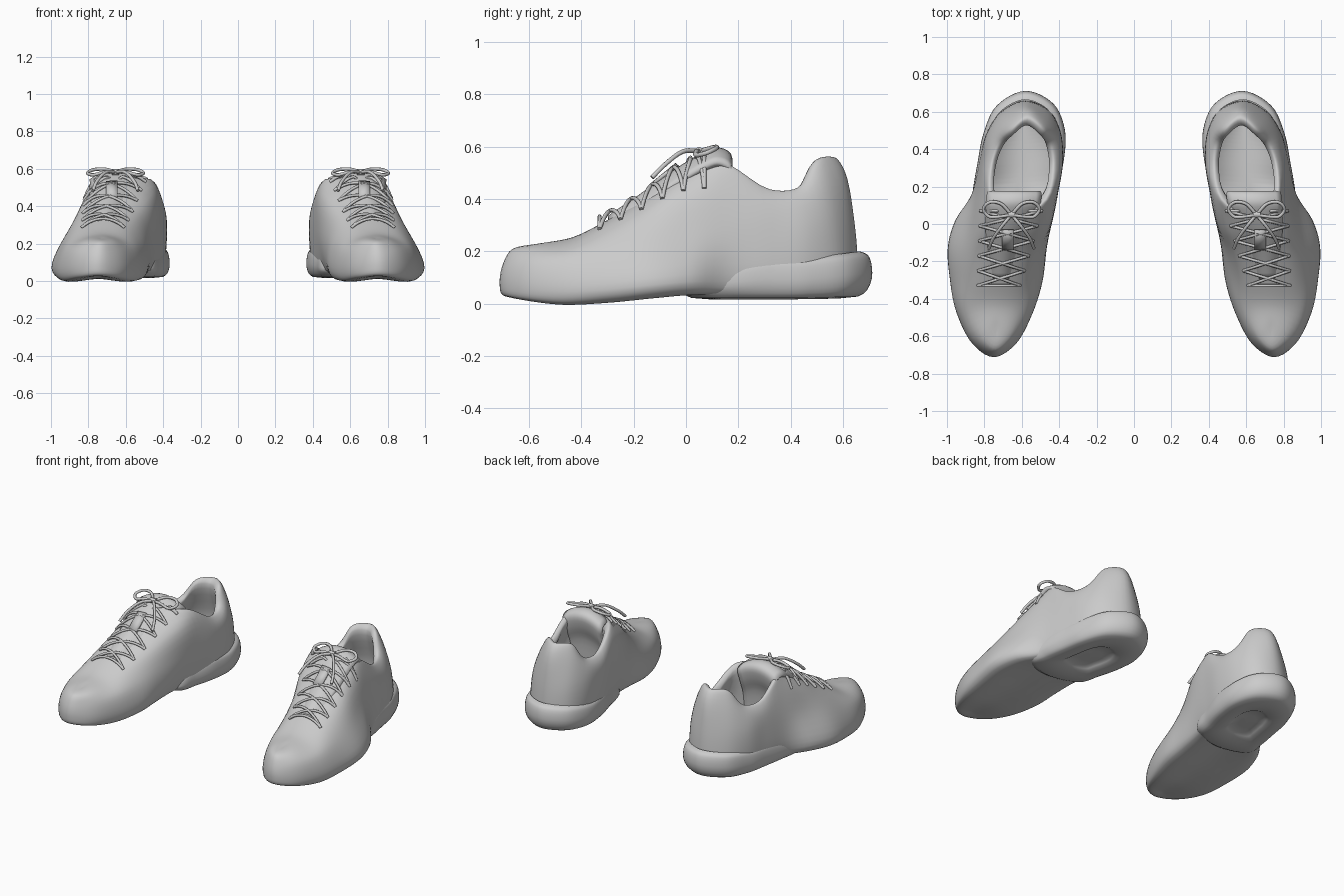
import bpy, bmesh
from mathutils import Vector as V
from mathutils.bvhtree import BVHTree

if "Cube" in bpy.data.objects:
    bpy.data.objects.remove(bpy.data.objects["Cube"])


def spline(pts, n, closed=False):
    """Smooth curve through the points, n samples per span."""
    m = len(pts)
    spans = m if closed else m - 1
    h = [max((pts[(i + 1) % m] - pts[i]).length, 1e-5) ** 0.5 for i in range(spans)]
    d = [(pts[(i + 1) % m] - pts[i]) / h[i] for i in range(spans)]

    def tangent(i):
        if closed:
            a, b = (i - 1) % m, i % m
        else:
            a, b = max(i - 1, 0), min(i, spans - 1)
        return (d[a] * h[b] + d[b] * h[a]) / (h[a] + h[b])
    out = []
    for i in range(spans):
        p, q, a, b = pts[i], pts[(i + 1) % m], tangent(i) * h[i], tangent(i + 1) * h[i]
        for k in range(n):
            t = k / n
            out.append(p * (2*t**3 - 3*t*t + 1) + a * (t**3 - 2*t*t + t)
                       + q * (3*t*t - 2*t**3) + b * (t**3 - t*t))
    return out if closed else out + [pts[-1].copy()]


def mesh_pair(name, verts, faces, thick=0):
    """Smooth mesh for the +x shoe, mirrored to the other shoe."""
    bm = bmesh.new()
    vs = [bm.verts.new(v) for v in verts]
    for f in faces:
        bm.faces.new([vs[i] for i in f])
    bmesh.ops.remove_doubles(bm, verts=bm.verts, dist=0.0005)
    bmesh.ops.recalc_face_normals(bm, faces=bm.faces)
    for f in bm.faces:
        f.smooth = True
    me = bpy.data.meshes.new(name)
    bm.to_mesh(me)
    bm.free()
    ob = bpy.data.objects.new(name, me)
    bpy.context.collection.objects.link(ob)
    if thick:
        s = ob.modifiers.new("thickness", 'SOLIDIFY')
        s.thickness, s.offset = thick, 0
    mir = ob.modifiers.new("other_shoe", 'MIRROR')
    mir.use_mirror_merge = False


def loft(columns, closed=True):
    """Quads between neighbouring columns, as far as both reach."""
    verts, start, faces = [], [], []
    for c in columns:
        start.append(len(verts))
        verts += c
    n = len(columns)
    for j in range(n if closed else n - 1):
        k = (j + 1) % n
        for i in range(min(len(columns[j]), len(columns[k])) - 1):
            faces.append((start[j] + i, start[k] + i, start[k] + i + 1, start[j] + i + 1))
    return verts, faces


def cords(name, paths, r):
    """Round cords for both shoes."""
    cu = bpy.data.curves.new(name, 'CURVE')
    cu.dimensions, cu.bevel_depth, cu.bevel_resolution, cu.use_fill_caps = '3D', r, 2, True
    for side in (1, -1):
        for path in paths:
            sp = cu.splines.new('POLY')
            sp.points.add(len(path) - 1)
            for p, q in zip(sp.points, path):
                p.co = (side * q.x, q.y, q.z, 1)
            sp.use_smooth = True
    bpy.context.collection.objects.link(bpy.data.objects.new(name, cu))


# Upper: control rings run toe, lateral side, heel, medial side (20 columns)
base = [(.75, -.712), (.86, -.645), (.95, -.47), (.985, -.29), (.995, -.12), (.955, .02),
        (.865, .16), (.825, .33), (.785, .48), (.71, .60), (.58, .66), (.46, .61), (.405, .50),
        (.40, .33), (.43, .17), (.46, .02), (.475, -.13), (.49, -.30), (.545, -.48), (.635, -.645)]
mid = [(.745, -.70, .15), (.845, -.635, .16), (.92, -.47, .17), (.935, -.30, .20),
       (.925, -.14, .24), (.885, .02, .27), (.845, .17, .28), (.815, .33, .29), (.785, .47, .29),
       (.71, .58, .30), (.58, .645, .30), (.46, .60, .30), (.395, .49, .31), (.38, .33, .30),
       (.405, .17, .29), (.435, .02, .27), (.475, -.13, .24), (.51, -.29, .20),
       (.56, -.47, .17), (.65, -.635, .16)]
shoulder = [(.74, -.665, .208), (.81, -.605, .213), (.855, -.45, .225), (.85, -.31, .285),
            (.835, -.16, .36), (.81, -.01, .45), (.795, .14, .49), (.79, .33, .395),
            (.75, .445, .415), (.67, .54, .50), (.57, .605, .51), (.47, .54, .50),
            (.41, .445, .415), (.395, .33, .395), (.43, .14, .49), (.475, -.01, .45),
            (.54, -.16, .36), (.59, -.31, .285), (.615, -.45, .225), (.67, -.605, .213)]
centre = [(.735, -.58, .226), (.735, -.52, .236), (.73, -.43, .255), (.72, -.30, .32),
          (.70, -.15, .41), (.675, -.02, .51)]
rim = [(.765, .13, .545), (.76, .32, .437), (.72, .43, .445), (.655, .505, .552), (.57, .565, .56),
       (.485, .505, .552), (.445, .43, .445), (.43, .32, .437), (.47, .13, .545)]
top = centre + rim + centre[:0:-1]


def ground(y):
    return .035 * max(0, (-y - .4) / .31) ** 2 + .04 * min(1, max(0, (y + .4) / .4))


N = 20
base = [V((x, y, ground(y) + .045)) for x, y in base]
mid, shoulder, top = [[V(p) for p in ring] for ring in (mid, shoulder, top)]
spine = [(base[i] + base[-i % N]) / 2 for i in range(N)]
for p in spine:
    p.y = max(p.y, -.62)
    p.z = ground(p.y) + .01
tread = [b.lerp(s, .12) for b, s in zip(base, spine)]
for p in tread:
    p.z = ground(p.y)
lip, lining, floor, floor_mid = [], [], [], []
for i in range(N):
    if 6 <= i <= 14:
        c = V((.60, .30, 0))
        a, b = top[i].lerp(c, .14), mid[i].lerp(c, .18)
        lip.append(V((a.x, a.y, top[i].z - .03)))
        lining.append(V((b.x, b.y, .30)))
        floor.append(V((b.x, b.y, .16)))
    else:
        lip.append(V((.665, .02, .47)))
        lining.append(V((.65, .03, .30)))
        floor.append(V((.64, .03, .16)))
for i in range(N):
    floor_mid.append((floor[i] + floor[-i % N]) / 2)

S = 5
rings = [spline(r, S, True) for r in
         (spine, tread, base, mid, shoulder, top, lip, lining, floor, floor_mid)]
columns = []
for j in range(N * S):
    pts = [r[j] for r in rings]
    if 5 * S <= j <= 15 * S:
        columns.append(spline(pts[:9], S) + [pts[9]])
    else:
        columns.append(spline(pts[:6] + [rings[4][-j % (N * S)]], S)[:5 * S + 1])
verts, faces = loft(columns)
mesh_pair("shoe_upper", verts, faces)
tree = BVHTree.FromPolygons(verts, faces)


def on_upper(x, y, lift):
    hit = tree.ray_cast(V((x, y, 2)), V((0, 0, -1)))[0]
    return V((x, y, (hit.z if hit else .5) + lift))


# Heel sole: band that swells toward the back, with a shallow hollow underneath
outline = [(.87, .04), (.862, .17), (.835, .33), (.805, .48), (.735, .63), (.58, .71), (.43, .64),
           (.37, .50), (.378, .33), (.418, .17), (.46, .04), (.66, -.03)]
outline = spline([V((x, y, 0)) for x, y in outline], 6, True)
band = [(.038, 0), (.038, .35), (.022, .45), (.022, .86), (.04, .95), (.075, 1), (.11, 1),
        (.14, .98), (.157, .95), (.17, .88)]
hub = V((.61, .33, 0))
columns = []
for p in outline:
    rear = max(0, p.y - .45) * .13
    low = .72 + .28 * min(1, max(0, p.y / .3))
    columns.append(spline([hub.lerp(p, s) + V((0, 0, (z if z < .05 else z * low)
                                               + rear * s * min(1, z / .12)))
                           for z, s in band], 2))
mesh_pair("heel_sole", *loft(columns))

# Tongue: arched strip with a rolled padded top
line = [(.712, -.29, .325, .06), (.70, -.15, .42, .08), (.675, -.02, .512, .11),
        (.655, .07, .565, .13), (.645, .12, .583, .14), (.64, .16, .565, .14),
        (.64, .155, .50, .13), (.64, .12, .40, .13), (.64, .10, .22, .13)]
path = spline([V(p[:3]) for p in line], 4)
width = spline([V((p[3], 0, 0)) for p in line], 4)
columns = [[p + V((w.x * t / 5, 0, -.05 * (t / 5) ** 2)) for t in range(-5, 6)]
           for p, w in zip(path, width)]
mesh_pair("tongue", *loft(columns, False), thick=.028)

# Lace keeper patch on the tongue
patch = [[on_upper(.675 + u * .03, -.085 + v * .05, .03) for u in (-1, 0, 1)]
         for v in (-1, 0, 1)]
mesh_pair("lace_keeper", *loft(patch, False), thick=.015)

# Criss-cross laces lying over the throat
rows = []
for i in range(6):
    t = i / 5
    rows.append((.722 - .065 * t, -.33 + .40 * t, .115 + .05 * t))


def across(a, b):
    out = []
    for k in range(13):
        t = k / 12
        lift = .004 + .026 * min(1, 4 * t * (1 - t))
        out.append(on_upper(a[0] + (b[0] - a[0]) * t, a[1] + (b[1] - a[1]) * t, lift))
    return out


laces = []
for i, (x, y, w) in enumerate(rows):
    if i in (0, 5):
        laces.append(across((x - w, y), (x + w, y)))
    if i < 5:
        x2, y2, w2 = rows[i + 1]
        laces.append(across((x - w, y), (x2 + w2, y2)))
        laces.append(across((x + w, y), (x2 - w2, y2)))
cords("laces", laces, .008)

# Bow: two loops, two loose ends and a knot
knot = V((.655, .05, .582))
bow = []
for s in (1, -1):
    loop = [(0, 0, 0), (.06, .06, .016), (.12, .065, .012), (.15, .03, -.005), (.12, -.01, -.015),
            (.06, -.01, 0), (0, 0, 0)]
    end = [(0, 0, 0), (.05, -.06, .0), (.10, -.13, -.05), (.12, -.18, -.10)]
    for pts in (loop, end):
        bow.append(spline([knot + V((s * x, y, z)) for x, y, z in pts], 6))
cords("lace_bow", bow, .009)
cords("lace_knot", [[knot + V((-.02, 0, 0)), knot + V((.02, 0, 0))]], .017)
